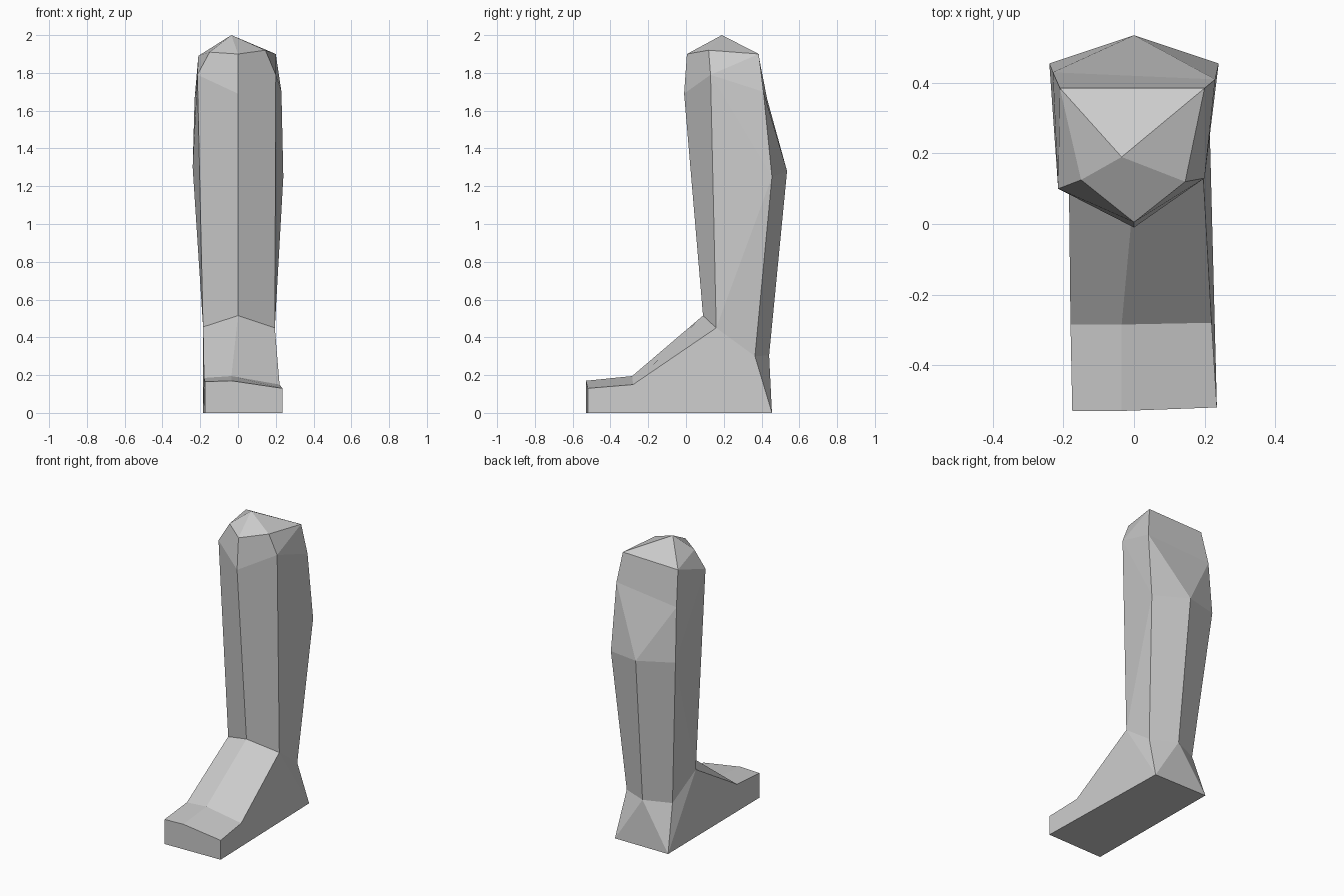
import bpy, bmesh

if "Cube" in bpy.data.objects:
    bpy.data.objects.remove(bpy.data.objects["Cube"])

# Key points on the middle line
mid = {
    "apex": (-0.035, 0.19, 2.0), "rim": (0, 0.005, 1.9), "shin": (0, -0.01, 1.69),
    "calf": (0, 0.535, 1.28), "ankle": (0, 0.09, 0.515), "tendon": (0.015, 0.44, 0.305),
    "instep": (-0.035, -0.285, 0.195), "toe": (-0.035, -0.53, 0.17),
}
# Key points on each side: left, right (the leg is slightly asymmetric)
side = {
    "rim_s": ((-0.15, 0.125, 1.91), (0.145, 0.12, 1.92)),
    "rim_b": ((-0.21, 0.385, 1.89), (0.2, 0.385, 1.9)),
    "shin_s": ((-0.215, 0.1, 1.79), (0.2, 0.13, 1.79)),
    "knee_b": ((-0.23, 0.43, 1.66), (0.23, 0.41, 1.70)),
    "calf_s": ((-0.24, 0.455, 1.30), (0.24, 0.455, 1.25)),
    "ankle_s": ((-0.185, 0.16, 0.455), (0.195, 0.16, 0.45)),
    "ankle_b": ((-0.155, 0.365, 0.3), (0.185, 0.365, 0.3)),
    "heel": ((-0.185, 0.455, 0), (0.21, 0.455, 0)),
    "instep_s": ((-0.18, -0.285, 0.185), (0.22, -0.28, 0.15)),
    "toe_s": ((-0.175, -0.53, 0.165), (0.235, -0.52, 0.13)),
    "sole": ((-0.175, -0.53, 0), (0.235, -0.52, 0)),
}
# Faces repeated on both sides
half_faces = [
    # knee cap and rim
    "apex rim rim_s", "apex rim_s rim_b", "rim rim_s shin_s shin",
    "rim_s rim_b shin_s", "rim_b knee_b shin_s",
    # shin and calf
    "shin shin_s ankle_s ankle", "shin_s knee_b calf_s", "shin_s calf_s ankle_s",
    "ankle_s calf_s ankle_b", "knee_b calf calf_s", "calf_s calf tendon ankle_b",
    # foot
    "ankle ankle_s instep_s instep", "instep instep_s toe_s toe",
    "tendon ankle_b heel", "ankle_s ankle_b heel", "ankle_s heel instep_s",
    "instep_s heel sole toe_s",
]
# Faces crossing the middle, with + for right and - for left
cross_faces = [
    "apex rim_b- rim_b+", "rim_b- rim_b+ knee_b+ knee_b-", "knee_b- knee_b+ calf",
    "tendon heel- heel+", "toe_s- toe toe_s+ sole+ sole-", "heel- heel+ sole+ sole-",
]

bm = bmesh.new()
verts = {n: bm.verts.new(p) for n, p in mid.items()}
for name, pair in side.items():
    for sign, p in zip("-+", pair):
        verts[name + sign] = bm.verts.new(p)


def add_face(text, sign=""):
    bm.faces.new([verts[n if n in verts else n + sign] for n in text.split()])


for text in half_faces:
    add_face(text, "-")
    add_face(text, "+")
for text in cross_faces:
    add_face(text)
bmesh.ops.recalc_face_normals(bm, faces=bm.faces)

# Lower leg and foot
mesh = bpy.data.meshes.new("lower_leg")
bm.to_mesh(mesh)
bm.free()
bpy.context.collection.objects.link(bpy.data.objects.new("lower_leg", mesh))
